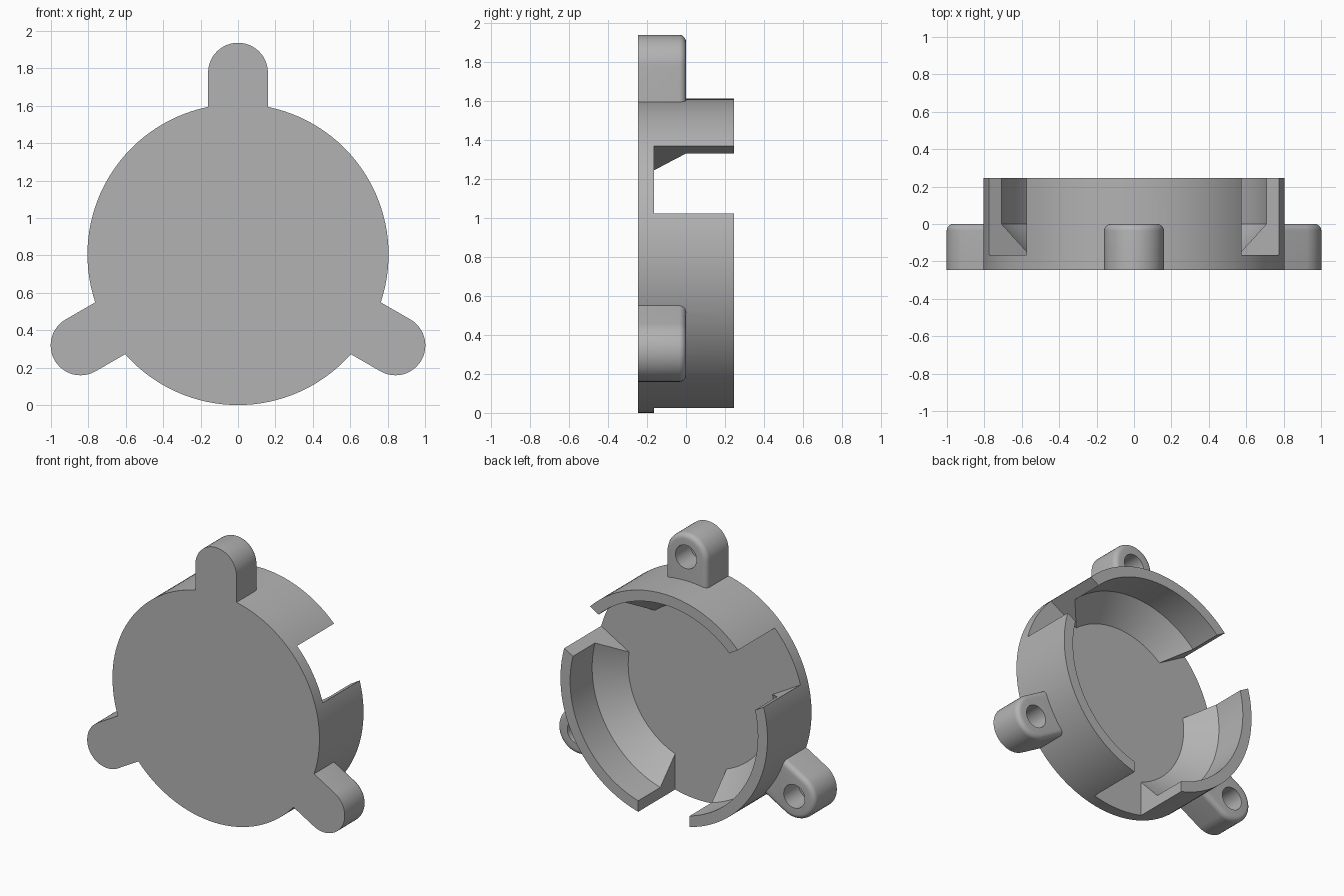
import bpy, bmesh, math
from mathutils import Matrix, Vector

if "Cube" in bpy.data.objects:
    bpy.data.objects.remove(bpy.data.objects["Cube"])

R = 0.805                      # outer radius, also height of the axis
FRONT, FLOOR, BACK = -0.245, -0.165, 0.245
TAB_R, TAB_W = 0.972, 0.16     # tab centre distance and half width

grey = bpy.data.materials.new("plain_grey")
grey.use_nodes = True
colour = (0.45, 0.45, 0.45, 1)
grey.diffuse_color = colour
grey.node_tree.nodes["Principled BSDF"].inputs["Base Color"].default_value = colour


def make_object(name, bm, turn=0):
    bmesh.ops.recalc_face_normals(bm, faces=bm.faces)
    bm.transform(Matrix.Translation((0, 0, R)) @ Matrix.Rotation(math.radians(turn), 4, 'Y'))
    mesh = bpy.data.meshes.new(name)
    bm.to_mesh(mesh)
    bm.free()
    mesh.materials.append(grey)
    obj = bpy.data.objects.new(name, mesh)
    bpy.context.collection.objects.link(obj)
    return obj


def combine(target, tool, operation):
    mod = target.modifiers.new(operation, 'BOOLEAN')
    mod.operation, mod.object, mod.solver = operation, tool, 'EXACT'
    bpy.ops.object.select_all(action='DESELECT')
    bpy.context.view_layer.objects.active = target
    target.select_set(True)
    bpy.ops.object.modifier_apply(modifier=mod.name)
    bpy.data.objects.remove(tool)


def extrude_y(points, y0, y1):
    bm = bmesh.new()
    face = bm.faces.new([bm.verts.new((x, y0, z)) for x, z in points])
    side = bmesh.ops.extrude_face_region(bm, geom=[face])
    verts = [g for g in side["geom"] if isinstance(g, bmesh.types.BMVert)]
    bmesh.ops.translate(bm, verts=verts, vec=(0, y1 - y0, 0))
    return bm


def circle(radius, centre, steps, sweep=2 * math.pi, closed=True):
    count = steps if closed else steps + 1
    return [(radius * math.cos(sweep * i / steps),
             centre + radius * math.sin(sweep * i / steps)) for i in range(count)]


# Cup: solid disc with a hollow that has a sloped lower wall
cup = make_object("cup_body", extrude_y(circle(R, 0, 120), FRONT, BACK))
bm = bmesh.new()
rings = []
for radius, y in ((0.565, FLOOR), (0.73, 0), (0.73, BACK + 0.1)):
    rings.append([bm.verts.new((x, y, z)) for x, z in circle(radius, 0, 120)])
for low, high in zip(rings, rings[1:]):
    for i in range(len(low)):
        j = (i + 1) % len(low)
        bm.faces.new((low[i], low[j], high[j], high[i]))
bm.faces.new(rings[0])
bm.faces.new(rings[-1])
combine(cup, make_object("hollow_cutter", bm), 'DIFFERENCE')

for turn in (0, 120, 240):
    # Parallel-sided slot through the wall, opposite each tab
    slot = [(-0.2, -1), (0.2, -1), (0.2, -0.3), (-0.2, -0.3)]
    combine(cup, make_object("slot_cutter", extrude_y(slot, FLOOR, BACK + 0.1), turn), 'DIFFERENCE')

    # Round-ended tab with a softened back rim
    inner = 0.76
    outline = circle(TAB_W, TAB_R, 24, math.pi, False) + [(-TAB_W, inner), (TAB_W, inner)]
    bm = extrude_y(outline, FRONT, 0)
    rim = [e for e in bm.edges if all(abs(v.co.y) < 1e-5 for v in e.verts)
           and any(v.co.z > inner + 0.01 for v in e.verts)]
    bmesh.ops.bevel(bm, geom=rim, offset=0.035, segments=5, profile=0.5, affect='EDGES')
    combine(cup, make_object("tab", bm, turn), 'UNION')

    # Blind screw hole in the back of the tab
    hole = extrude_y(circle(0.082, TAB_R, 32), FLOOR, 0.1)
    combine(cup, make_object("hole_cutter", hole, turn), 'DIFFERENCE')

# Smooth the round surfaces, keep the hard edges
bpy.ops.object.select_all(action='DESELECT')
cup.select_set(True)
bpy.context.view_layer.objects.active = cup
bpy.ops.object.shade_smooth_by_angle(angle=math.radians(30))
